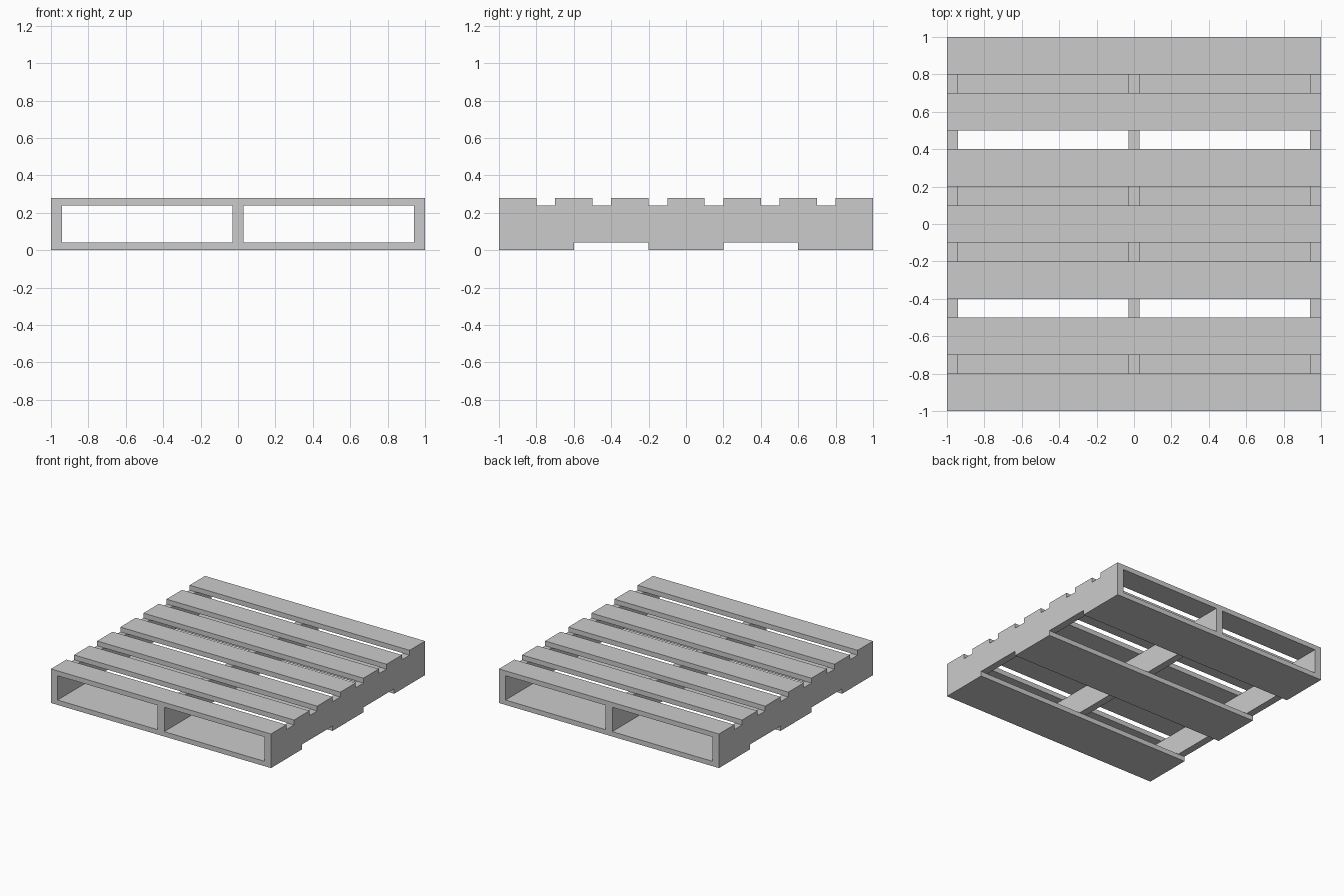
import bpy
import bmesh
from mathutils import Vector

if "Cube" in bpy.data.objects:
    bpy.data.objects.remove(bpy.data.objects["Cube"])


def box(name, lo, hi):
    lo, hi = Vector(lo), Vector(hi)
    bm = bmesh.new()
    bmesh.ops.create_cube(bm, size=1)
    bmesh.ops.scale(bm, vec=hi - lo, verts=bm.verts)
    mesh = bpy.data.meshes.new(name)
    bm.to_mesh(mesh)
    bm.free()
    obj = bpy.data.objects.new(name, mesh)
    obj.location = (lo + hi) / 2
    bpy.context.collection.objects.link(obj)
    return obj


BOARD = 0.04      # board thickness
DECK_Z = 0.24     # top of the stringers

# Three stringers running front to back
for label, x in (("left", -0.97), ("middle", 0.0), ("right", 0.97)):
    box(f"{label}_stringer", (x - 0.03, -1, BOARD), (x + 0.03, 1, DECK_Z))

# Seven narrow deck boards on top
for i in range(7):
    y = -0.9 + 0.3 * i
    box(f"deck_board_{i + 1}", (-1, y - 0.1, DECK_Z), (1, y + 0.1, DECK_Z + BOARD))

# Three wide boards underneath
for i in range(3):
    y = -0.8 + 0.8 * i
    box(f"bottom_board_{i + 1}", (-1, y - 0.2, 0), (1, y + 0.2, BOARD))
